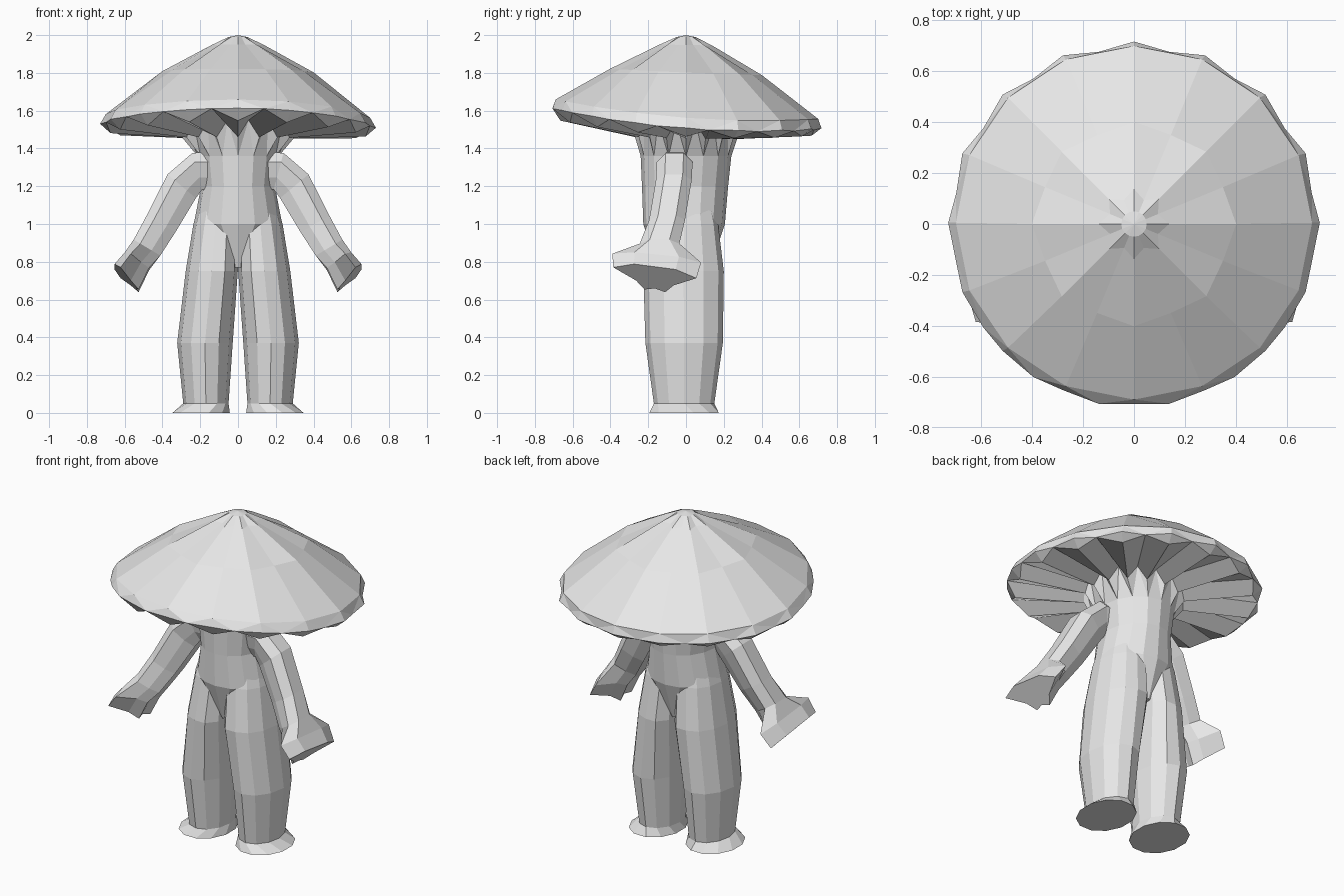
import bpy, bmesh
from math import sin, cos, pi, radians
from mathutils import Vector

if "Cube" in bpy.data.objects:
    bpy.data.objects.remove(bpy.data.objects["Cube"])

GREY = (0.8, 0.8, 0.8, 1)
mat = bpy.data.materials.new("pale grey")
mat.use_nodes = True
mat.diffuse_color = GREY
mat.node_tree.nodes["Principled BSDF"].inputs["Base Color"].default_value = GREY


def finish(bm, name):
    bmesh.ops.recalc_face_normals(bm, faces=bm.faces[:])
    mesh = bpy.data.meshes.new(name)
    bm.to_mesh(mesh)
    bm.free()
    mesh.materials.append(mat)
    obj = bpy.data.objects.new(name, mesh)
    bpy.context.collection.objects.link(obj)


def loft(name, rings):
    """Skin a list of point rings and close both ends."""
    bm = bmesh.new()
    rows = [[bm.verts.new(p) for p in ring] for ring in rings]
    n = len(rows[0])
    for a, b in zip(rows, rows[1:]):
        for i in range(n):
            j = (i + 1) % n
            bm.faces.new((a[i], a[j], b[j], b[i]))
    bm.faces.new(rows[0])
    bm.faces.new(rows[-1])
    finish(bm, name)


def ellipse(cx, cy, z, rx, ry, n, shift=0.0):
    angles = [2 * pi * (i + shift) / n for i in range(n)]
    return [Vector((cx + rx * cos(a), cy + ry * sin(a), z)) for a in angles]


# Cap: faceted dome, diamond rim, ridged gills and flared collar
N = 16
bm = bmesh.new()


def cap_ring(rx, ry, z, cy=0.0, slope=0.0, bend=0.0, shift=0.0, wave=0.0):
    """Ring of the cap, tipped back by slope and raised front and back by bend."""
    ring = []
    for i, p in enumerate(ellipse(0, cy, z, rx, ry, N, shift)):
        p.xy *= 1 + wave * (-1) ** i
        p.z += slope * p.y + bend * p.y ** 2 - 0.02 * p.x * abs(p.x)
        ring.append(bm.verts.new(p))
    return ring


apex = bm.verts.new((0, 0, 2))
tip = cap_ring(0.05, 0.05, 1.99)
knob = cap_ring(0.12, 0.12, 1.948, slope=-0.02, wave=0.15)
dome = cap_ring(0.39, 0.39, 1.805, slope=-0.042, wave=0.03)
upper = cap_ring(0.70, 0.695, 1.572, 0.005, -0.075, 0.075)
outer = cap_ring(0.73, 0.712, 1.52, 0.005, -0.075, 0.08)
valley = cap_ring(0.712, 0.705, 1.515, -0.015, -0.08, 0.08, 0.5)
lower = cap_ring(0.675, 0.665, 1.472, 0, -0.06, 0.08)
ridge = cap_ring(0.295, 0.27, 1.455, slope=-0.02)
groove = cap_ring(0.285, 0.265, 1.54, slope=-0.04, shift=0.5)
neck = cap_ring(0.215, 0.24, 1.36)
for i in range(N):
    j = (i + 1) % N
    o, u, v, m, l = valley[i], upper[i], upper[j], outer[i], lower[i]
    for face in (
        (apex, tip[i], tip[j]), (tip[i], knob[i], knob[j], tip[j]),
        (knob[i], dome[i], dome[j], knob[j]), (dome[i], u, v, dome[j]), (u, o, v),
        (u, m, o), (v, o, outer[j]), (l, o, m), (lower[j], outer[j], o),
        (l, ridge[i], groove[i], o), (o, groove[i], ridge[j], lower[j]),
        (ridge[i], neck[i], groove[i]), (groove[i], neck[i], neck[j]),
        (groove[i], neck[j], ridge[j]),
    ):
        bm.faces.new(face)
finish(bm, "mushroom_cap")

# Torso: narrow waist that ends inside the legs
loft("torso", [ellipse(0, y, z, rx, ry, 16) for y, z, rx, ry in (
    (0, 1.50, 0.215, 0.24), (0, 1.36, 0.215, 0.24), (-0.005, 1.2, 0.195, 0.228),
    (-0.01, 1.0, 0.234, 0.216), (-0.01, 0.77, 0.04, 0.14))])


# Legs and arms, one per side
def leg(name, s):
    # centre x, centre y, z, radius x, radius y, twist, squareness of the inner half
    rows = ((0.195, -0.01, 0.0, 0.157, 0.19, 0.5, 0), (0.17, -0.01, 0.05, 0.12, 0.16, 0, 0),
            (0.175, -0.01, 0.37, 0.147, 0.205, 0, 0), (0.139, -0.013, 0.75, 0.138, 0.213, 0, 0.5),
            (0.118, -0.01, 1.0, 0.118, 0.18, 0, 0.5), (0.10, -0.005, 1.2, 0.08, 0.13, 0, 0))
    rings = []
    for cx, cy, z, rx, ry, twist, square in rows:
        ring = ellipse(cx, cy, z, rx, ry, 12, twist)
        for p in ring:
            if p.x < cx:
                p.y = cy + (p.y - cy) * (1 + square * (cx - p.x) / rx)
                p.y = max(cy - ry, min(cy + ry, p.y))
            p.x *= s
        rings.append(ring)
    loft(name, rings)


def arm(name, s):
    # centre x, y, z, tilt of section, half thickness, half width outside, inside, fore-aft slope
    rows = ((0.14, -0.06, 1.28, 90, 0.10, 0.09, 0.08, 0), (0.215, -0.06, 1.28, 75, 0.10, 0.095, 0.08, 0),
            (0.298, -0.065, 1.2, 40, 0.098, 0.095, 0.085, 0), (0.408, -0.1, 1.0, 31, 0.088, 0.095, 0.085, 0),
            (0.482, -0.14, 0.875, 31, 0.082, 0.105, 0.09, 0),
            (0.535, -0.155, 0.8, 31, 0.075, 0.235, 0.12, -0.1),
            (0.59, -0.165, 0.71, 45, 0.09, 0.22, 0.11, -0.13))
    # unit section: offset across the arm, offset along y
    shape = ((1, -0.5), (1, 0.5), (0.5, 1), (-0.35, 0.9),
             (-1, 0.5), (-0.8, 0), (-1, -0.5), (-0.35, -0.9), (0.5, -1))
    rings = []
    for x, y, z, tilt, t, wo, wi, slope in rows:
        ring = []
        for a, b in shape:
            dy = b * (wo if a > 0 else wi)
            ring.append(Vector((s * (x + cos(radians(tilt)) * t * a), y + dy,
                                z + sin(radians(tilt)) * t * a + slope * dy)))
        rings.append(ring)
    loft(name, rings)


for side, s in (("left", 1), ("right", -1)):
    leg(side + "_leg", s)
    arm(side + "_arm", s)
